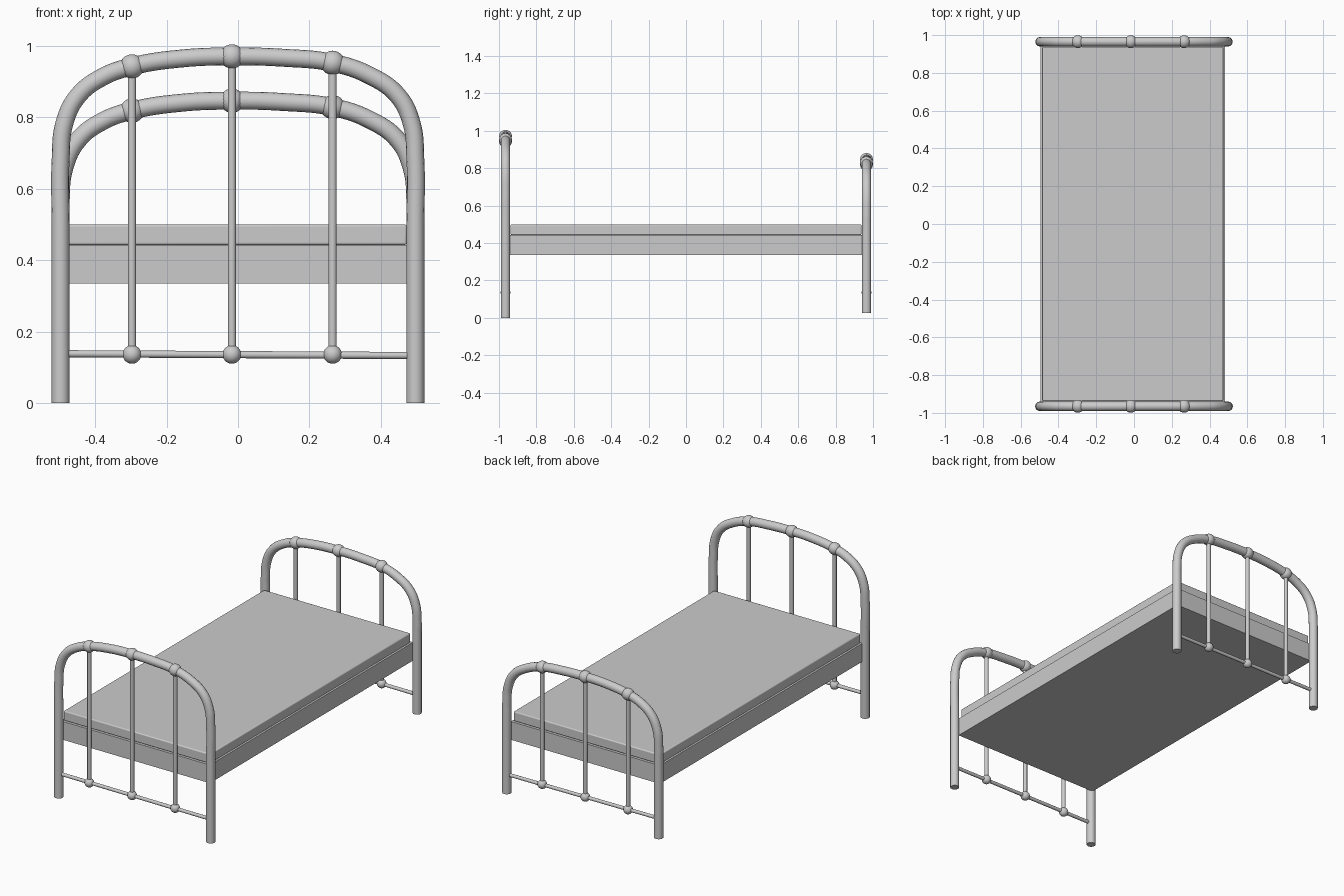
import bpy
from mathutils import Vector

if "Cube" in bpy.data.objects:
    bpy.data.objects.remove(bpy.data.objects["Cube"])

POSTS = ((-0.297, 0.943), (-0.017, 0.971), (0.265, 0.953))   # x, arch height
ARCH = [(-0.497, 0.68), (-0.486, 0.785), (-0.447, 0.862), (-0.38, 0.913),
        (-0.297, 0.943), (-0.16, 0.965), (-0.017, 0.971), (0.13, 0.967),
        (0.265, 0.953), (0.37, 0.917), (0.447, 0.862), (0.486, 0.785), (0.497, 0.68)]


def smooth(obj, name):
    obj.name = name
    bpy.ops.object.shade_smooth_by_angle()
    return obj


def tube(name, pts, radius):
    """Round tube swept along a smooth path, turned into a mesh."""
    cu = bpy.data.curves.new(name, 'CURVE')
    cu.dimensions = '3D'
    cu.bevel_depth = radius
    cu.bevel_resolution = 6
    cu.resolution_u = 8
    cu.use_fill_caps = True
    sp = cu.splines.new('BEZIER')
    sp.bezier_points.add(len(pts) - 1)
    for bp, p in zip(sp.bezier_points, pts):
        bp.co = p
        bp.handle_left_type = bp.handle_right_type = 'AUTO'
    obj = bpy.data.objects.new(name, cu)
    bpy.context.collection.objects.link(obj)
    bpy.ops.object.select_all(action='DESELECT')
    obj.select_set(True)
    bpy.context.view_layer.objects.active = obj
    bpy.ops.object.convert(target='MESH')
    return smooth(bpy.context.object, name)


def rod(name, a, b, radius):
    a, b = Vector(a), Vector(b)
    d = b - a
    bpy.ops.mesh.primitive_cylinder_add(vertices=20, radius=radius, depth=d.length,
                                        location=(a + b) / 2,
                                        rotation=d.to_track_quat('Z', 'Y').to_euler())
    return smooth(bpy.context.object, name)


def ball(name, loc, radius):
    bpy.ops.mesh.primitive_uv_sphere_add(segments=24, ring_count=14, radius=radius, location=loc)
    return smooth(bpy.context.object, name)


def slab(name, lo, hi, bevel):
    lo, hi = Vector(lo), Vector(hi)
    bpy.ops.mesh.primitive_cube_add(size=1, location=(lo + hi) / 2)
    obj = bpy.context.object
    obj.scale = hi - lo
    bpy.ops.object.transform_apply(location=False, rotation=False, scale=True)
    if bevel:
        mod = obj.modifiers.new('soft_edges', 'BEVEL')
        mod.width = bevel
        mod.segments = 3
    return smooth(obj, name)


def bed_end(name, y, foot, drop):
    # bent tube: legs and arch in one piece
    path = [(-0.497, y, foot), (-0.497, y, 0.5)]
    path += [(x, y, z - drop) for x, z in ARCH]
    path += [(0.497, y, 0.5), (0.497, y, foot)]
    tube(name + "_arched_tube", path, 0.025)
    # thin lower rail, upright bars and ball joints
    rod(name + "_lower_rail", (-0.485, y, 0.138), (0.485, y, 0.133), 0.010)
    for i, (x, z) in enumerate(POSTS, 1):
        rod(f"{name}_upright_{i}", (x, y, 0.136), (x, y, z - drop), 0.0115)
        ball(f"{name}_top_joint_{i}", (x, y, z - drop), 0.034)
        ball(f"{name}_bottom_joint_{i}", (x, y, 0.136), 0.026)


bed_end("front_end", -0.965, 0.0, 0.0)
bed_end("back_end", 0.965, 0.025, 0.124)

# bed base and mattress
slab("bed_base", (-0.494, -0.95, 0.335), (0.481, 0.95, 0.443), 0)
slab("mattress", (-0.486, -0.938, 0.443), (0.473, 0.938, 0.50), 0.006)
